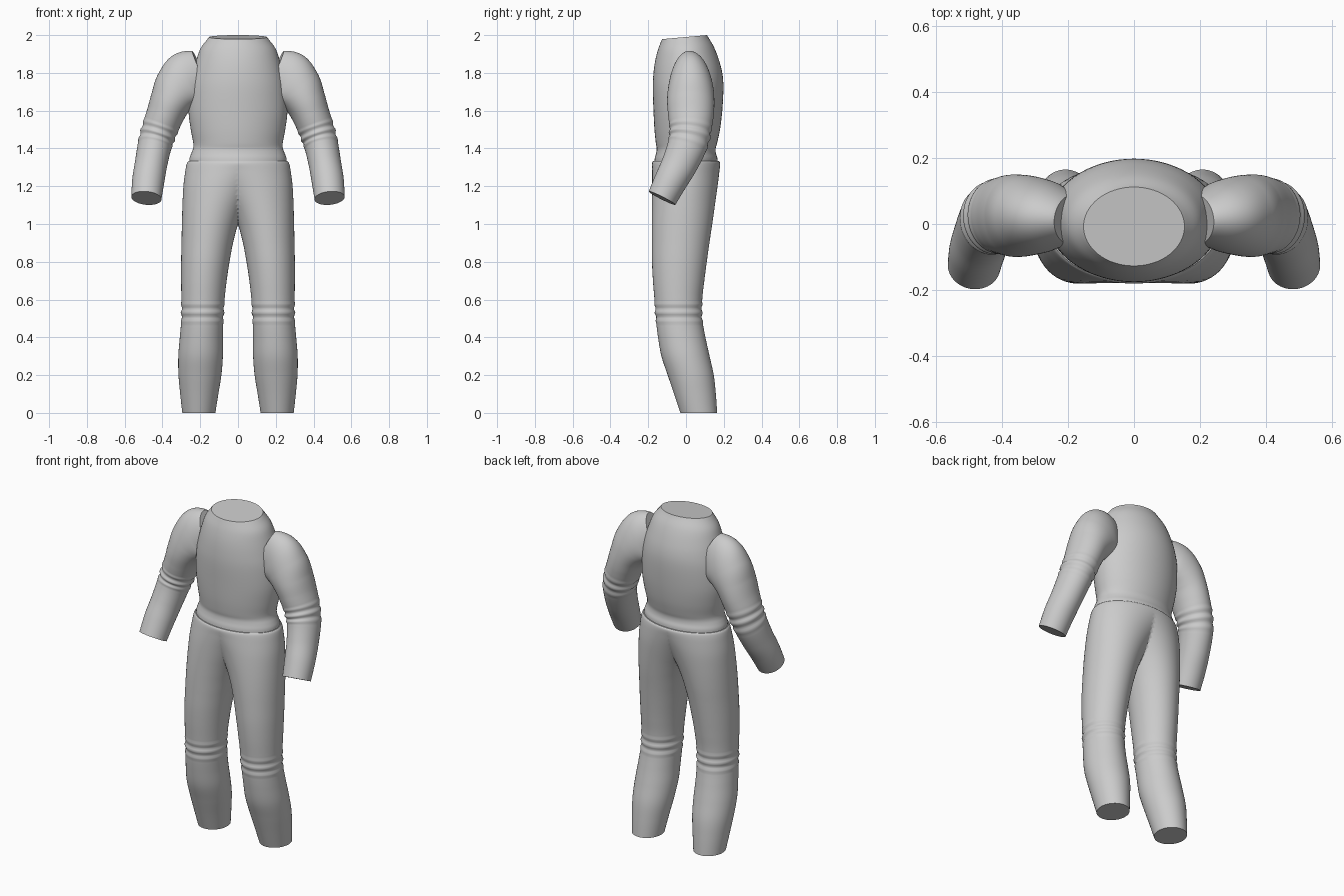
import bpy, bmesh, math
from mathutils import Vector

if "Cube" in bpy.data.objects:
    bpy.data.objects.remove(bpy.data.objects["Cube"])


def catmull(rows, steps):
    """Smoothly resample rows of numbers."""
    out = []
    for i in range(len(rows) - 1):
        p0, p1 = rows[max(i - 1, 0)], rows[i]
        p2, p3 = rows[i + 1], rows[min(i + 2, len(rows) - 1)]
        for s in range(steps):
            t = s / steps
            out.append([b + 0.5 * t * (c - a + t * (2*a - 5*b + 4*c - d + t * (3*(b - c) + d - a)))
                        for a, b, c, d in zip(p0, p1, p2, p3)])
    return out + [list(rows[-1])]


def ripple(z, mid, half):
    """Small fabric folds around height mid."""
    d = (z - mid) / half
    return 0.004 * math.cos(d * 3 * math.pi) * (1 - d * d) if abs(d) < 1 else 0.0


def loft(name, rings, half=False, mirror=False):
    """Skin closed rings, cap both ends, optionally cut at x = 0 and mirror."""
    bm = bmesh.new()
    vs = [[bm.verts.new(p) for p in ring] for ring in rings]
    n = len(vs[0])
    for a, b in zip(vs, vs[1:]):
        for i in range(n):
            j = (i + 1) % n
            bm.faces.new((a[i], a[j], b[j], b[i]))
    bm.faces.new(vs[0])
    bm.faces.new(vs[-1])
    bmesh.ops.recalc_face_normals(bm, faces=bm.faces)
    if half:
        bmesh.ops.bisect_plane(bm, geom=bm.verts[:] + bm.edges[:] + bm.faces[:], dist=1e-5,
                               plane_co=(0, 0, 0), plane_no=(1, 0, 0), clear_inner=True)
    me = bpy.data.meshes.new(name)
    bm.to_mesh(me)
    bm.free()
    for p in me.polygons:
        p.use_smooth = True
    me.set_sharp_from_angle(angle=math.radians(40))
    ob = bpy.data.objects.new(name, me)
    bpy.context.collection.objects.link(ob)
    if mirror:
        m = ob.modifiers.new("mirror", "MIRROR")
        m.use_mirror_merge = half
        m.merge_threshold = 0.0005
    return ob


def oval(c, u, v, n=64):
    return [c + u * math.cos(2 * math.pi * i / n) + v * math.sin(2 * math.pi * i / n) for i in range(n)]


def flat_ring(z, x0, x1, y0, y1, grow=0.0):
    return oval(Vector(((x0 + x1) / 2, (y0 + y1) / 2, z)),
                Vector(((x1 - x0) / 2 + grow, 0, 0)), Vector((0, (y1 - y0) / 2 + grow, 0)))


# Torso: z, half width, front y, back y
torso = [(1.325, .258, -.168, .168), (1.35, .256, -.165, .166), (1.375, .247, -.158, .158),
         (1.40, .238, -.155, .157), (1.43, .237, -.16, .165), (1.50, .25, -.167, .18),
         (1.60, .262, -.172, .192), (1.72, .256, -.176, .198), (1.80, .24, -.172, .192),
         (1.87, .22, -.163, .172), (1.93, .198, -.149, .147), (1.975, .165, -.133, .12),
         (1.99, .153, -.127, .112)]
rings = []
for z, rx, y0, y1 in catmull(torso, 4):
    tilt = 0.09 * max(0, min(1, (z - 1.8) / 0.19))
    ring = flat_ring(z, -rx, rx, y0, y1)
    for p in ring:
        p.z += tilt * p.y
    rings.append(ring)
loft("torso", rings)

# Trousers: z, inner x, outer x, front y, back y; one leg cut at the middle
leg = [(0, .12, .295, -.03, .165), (.10, .104, .306, -.063, .158), (.20, .088, .315, -.097, .147),
       (.30, .08, .316, -.13, .125), (.40, .08, .308, -.148, .103), (.50, .077, .30, -.16, .086),
       (.60, .071, .30, -.167, .086), (.70, .06, .301, -.175, .097), (.80, .045, .301, -.18, .11),
       (.90, .026, .299, -.181, .124), (1.0, -.001, .297, -.181, .139), (1.1, -.045, .294, -.18, .153),
       (1.2, -.115, .289, -.179, .167), (1.28, -.205, .279, -.179, .177),
       (1.32, -.269, .271, -.18, .181), (1.333, -.262, .262, -.173, .174)]
rings = [flat_ring(*r, ripple(r[0], .53, .07)) for r in catmull(leg, 10)]
loft("trousers", rings, half=True, mirror=True)

# Arms: centre x, y, z, radius in the bend plane, radius across
arm = [(.19, .015, 1.797, .13, .075), (.26, .022, 1.765, .153, .105), (.315, .025, 1.715, .135, .12),
       (.355, .025, 1.65, .112, .125), (.385, .026, 1.58, .10, .121), (.415, .023, 1.50, .095, .111),
       (.44, .008, 1.42, .09, .104), (.46, -.033, 1.32, .086, .095), (.475, -.08, 1.23, .085, .087),
       (.485, -.127, 1.137, .08, .079)]
path = catmull(arm, 12)
rings = []
for i, r in enumerate(path):
    a, b = path[max(i - 1, 0)], path[min(i + 1, len(path) - 1)]
    t = (Vector(b[:3]) - Vector(a[:3])).normalized()
    v = Vector((0, 1, 0))
    v = (v - t * v.dot(t)).normalized()
    g = ripple(r[2], 1.47, .065)
    rings.append(oval(Vector(r[:3]), t.cross(v) * (r[3] + g), v * (r[4] + g)))
loft("arms", rings, mirror=True)
